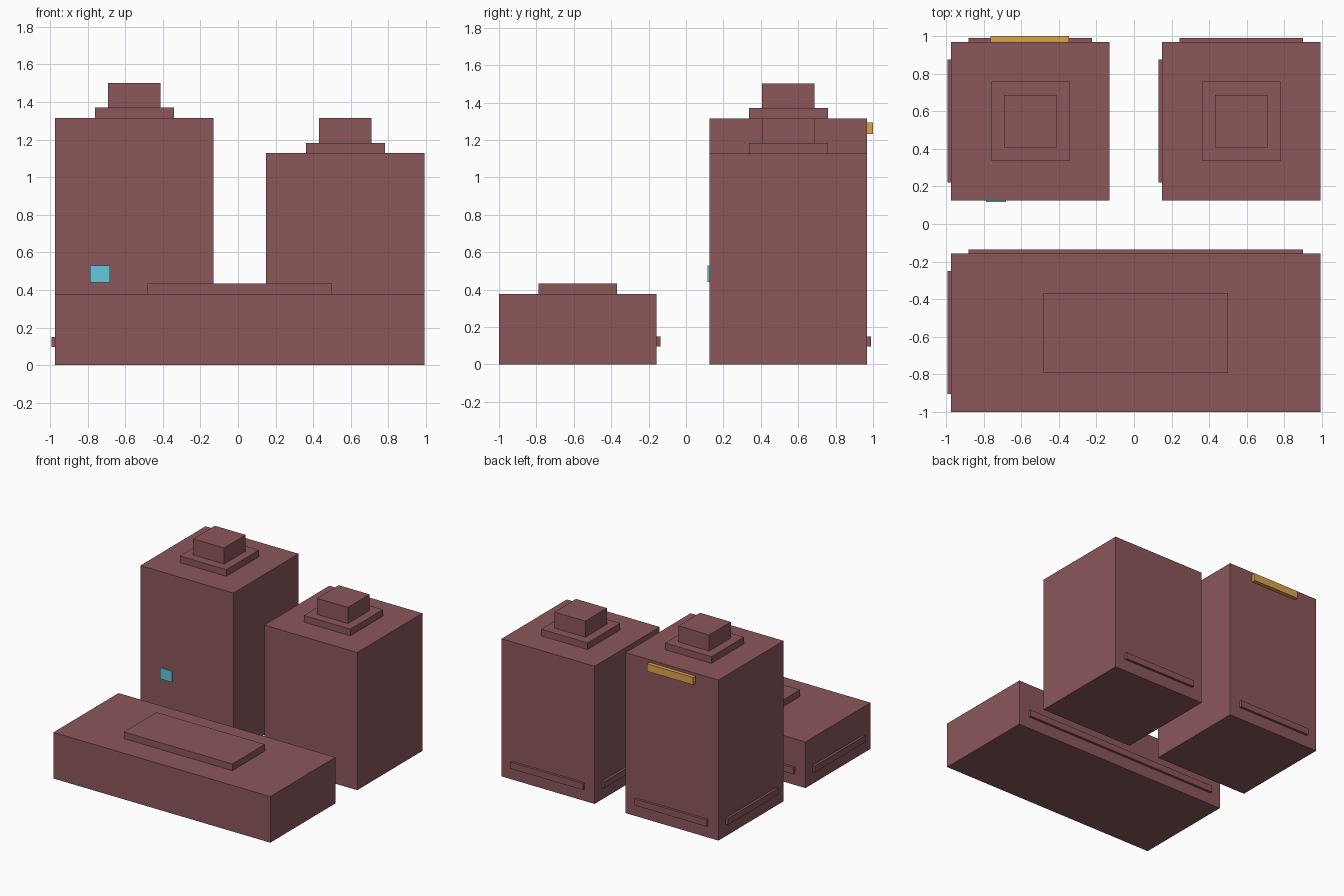
import bpy

if "Cube" in bpy.data.objects:
    bpy.data.objects.remove(bpy.data.objects["Cube"])


def material(name, rgb):
    m = bpy.data.materials.new(name)
    m.diffuse_color = (*rgb, 1)
    m.use_nodes = True
    m.node_tree.nodes["Principled BSDF"].inputs["Base Color"].default_value = m.diffuse_color
    return m


BRICK = material("brick", (0.26, 0.095, 0.105))
GLASS = material("lit_window", (0.13, 0.57, 0.73))
AMBER = material("amber", (0.73, 0.37, 0.075))


def box(name, x, y, z, mat=BRICK):
    """Box from (min, max) ranges on each axis."""
    bpy.ops.mesh.primitive_cube_add(size=1)
    o = bpy.context.object
    o.name = name
    o.location = [(a + b) / 2 for a, b in (x, y, z)]
    o.scale = [b - a for a, b in (x, y, z)]
    bpy.ops.object.transform_apply(location=True, rotation=False, scale=True)
    o.data.materials.append(mat)
    return o


INSET, OUT, EMBED = 0.093, 0.02, 0.02
STRIP_Z = (0.097, 0.15)


def block(name, x, y, height):
    """Main volume, roof slab at half size, ledges on the back and left."""
    box(name, x, y, (0, height))
    (x0, x1), (y0, y1) = x, y
    qx, qy = (x1 - x0) / 4, (y1 - y0) / 4
    box(name + "_roof_slab", (x0 + qx, x1 - qx), (y0 + qy, y1 - qy),
        (height, height + 0.055))
    box(name + "_back_ledge", (x0 + INSET, x1 - INSET),
        (y1 - EMBED, y1 + OUT), STRIP_Z)
    box(name + "_left_ledge", (x0 - OUT, x0 + EMBED),
        (y0 + INSET + 0.003, y1 - INSET), STRIP_Z)


def tower(name, x, y, height):
    block(name, x, y, height)
    # Rooftop plant room
    cx, cy = sum(x) / 2, sum(y) / 2
    box(name + "_plant_room", (cx - 0.14, cx + 0.14), (cy - 0.14, cy + 0.14),
        (height + 0.055, height + 0.187))


# Low front block and the two rear towers
block("front_block", (-0.973, 0.993), (-1.0, -0.157), 0.378)
tower("tall_tower", (-0.973, -0.13), (0.126, 0.969), 1.315)
tower("short_tower", (0.15, 0.993), (0.126, 0.969), 1.128)

# Coloured fittings on the tall tower
box("window", (-0.787, -0.68), (0.116, 0.136), (0.44, 0.53), GLASS)
box("sign_panel", (-0.765, -0.345), (0.96, 1.0), (1.232, 1.293), AMBER)
